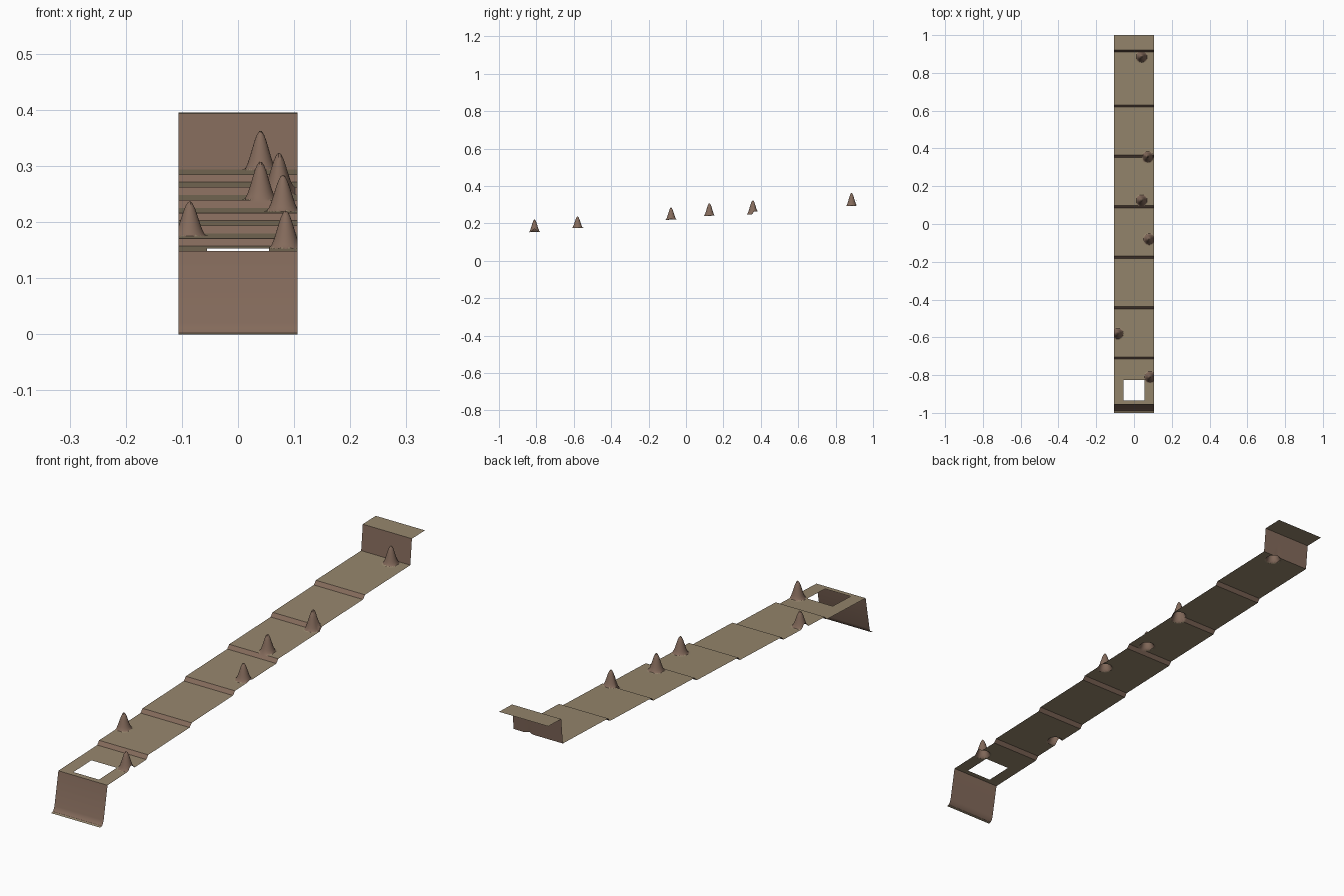
import bpy, bmesh, math

old = bpy.data.objects.get("Cube")
if old:
    bpy.data.objects.remove(old)

HALF_W = 0.106
HOLE_X, HOLE_Y = 0.055, (-0.935, -0.825)
BUMP_R = 0.031
# x, y, height of every mound
BUMPS = [(0.04, 0.885, 0.07), (0.073, 0.355, 0.07), (0.04, 0.125, 0.068),
         (0.08, -0.08, 0.065), (-0.086, -0.58, 0.062), (0.085, -0.81, 0.067)]


def make_material(name, rgb):
    mat = bpy.data.materials.new(name)
    mat.use_nodes = True
    mat.diffuse_color = (*rgb, 1)
    mat.node_tree.nodes["Principled BSDF"].inputs["Base Color"].default_value = (*rgb, 1)
    return mat


def lerp(a, b, t):
    return a + (b - a) * t


def mound(x, y):
    """Height added by the rounded mounds at a point of the strip."""
    best = 0
    for bx, by, h in BUMPS:
        t = math.hypot(x - bx, y - by) / BUMP_R
        if t < 1:
            best = max(best, h * math.cos(t * math.pi / 2) ** 2)
    return best


# Side profile: flared foot, front wall, seven sloping treads, back wall, top lip
profile = [(-1, 0), (-0.99, 0.002), (-0.984, 0.008), (-0.979, 0.02), (-0.955, 0.148)]
for k in range(7):
    z = 0.148 + 0.0228 * k
    riser = -0.71 + 0.267 * k
    end = riser - 0.006 if k < 6 else 0.91
    if k == 0:
        profile += [(y, lerp(z, z + 0.009, (y + 0.955) / 0.24)) for y in HOLE_Y]
    else:
        profile.append((riser - 0.267 + 0.006, z))
    profile.append((end, z + 0.009))
profile += [(0.92, 0.393), (1, 0.395)]

# Split the profile finely only where a mound is close
rows = [profile[0]]
for (y0, z0), (y1, z1) in zip(profile, profile[1:]):
    n = max(1, math.ceil(math.hypot(y1 - y0, z1 - z0) / 0.004))
    for i in range(1, n + 1):
        y, z = lerp(y0, y1, i / n), lerp(z0, z1, i / n)
        near = any(abs(y - b[1]) < BUMP_R + 0.008 for b in BUMPS)
        if i == n or near:
            rows.append((y, z))

# Columns line up with the sides of the square opening
cols = [lerp(-HALF_W, -HOLE_X, i / 12) for i in range(12)]
cols += [lerp(-HOLE_X, HOLE_X, i / 26) for i in range(26)]
cols += [lerp(HOLE_X, HALF_W, i / 12) for i in range(13)]

# Strip sheet with mounds raised from it and the opening left out
bm = bmesh.new()
grid = [[bm.verts.new((x, y, z + mound(x, y))) for x in cols] for y, z in rows]
for lower, upper in zip(grid, grid[1:]):
    for i in range(len(cols) - 1):
        quad = (lower[i], lower[i + 1], upper[i + 1], upper[i])
        cx = (cols[i] + cols[i + 1]) / 2
        cy = (lower[i].co.y + upper[i].co.y) / 2
        if abs(cx) < HOLE_X and HOLE_Y[0] < cy < HOLE_Y[1]:
            continue
        bm.faces.new(quad)
bm.normal_update()

# Steep faces are brown, level ones tan
for f in bm.faces:
    f.material_index = int(abs(f.normal.z) < 0.82)

mesh = bpy.data.meshes.new("stepped_path")
bm.to_mesh(mesh)
bm.free()
mesh.materials.append(make_material("tan_earth", (0.30, 0.235, 0.15)))
mesh.materials.append(make_material("brown_earth", (0.23, 0.145, 0.105)))
path = bpy.data.objects.new("stepped_path", mesh)
bpy.context.collection.objects.link(path)
bpy.context.view_layer.objects.active = path
path.select_set(True)
bpy.ops.object.shade_smooth_by_angle(angle=math.radians(30))
